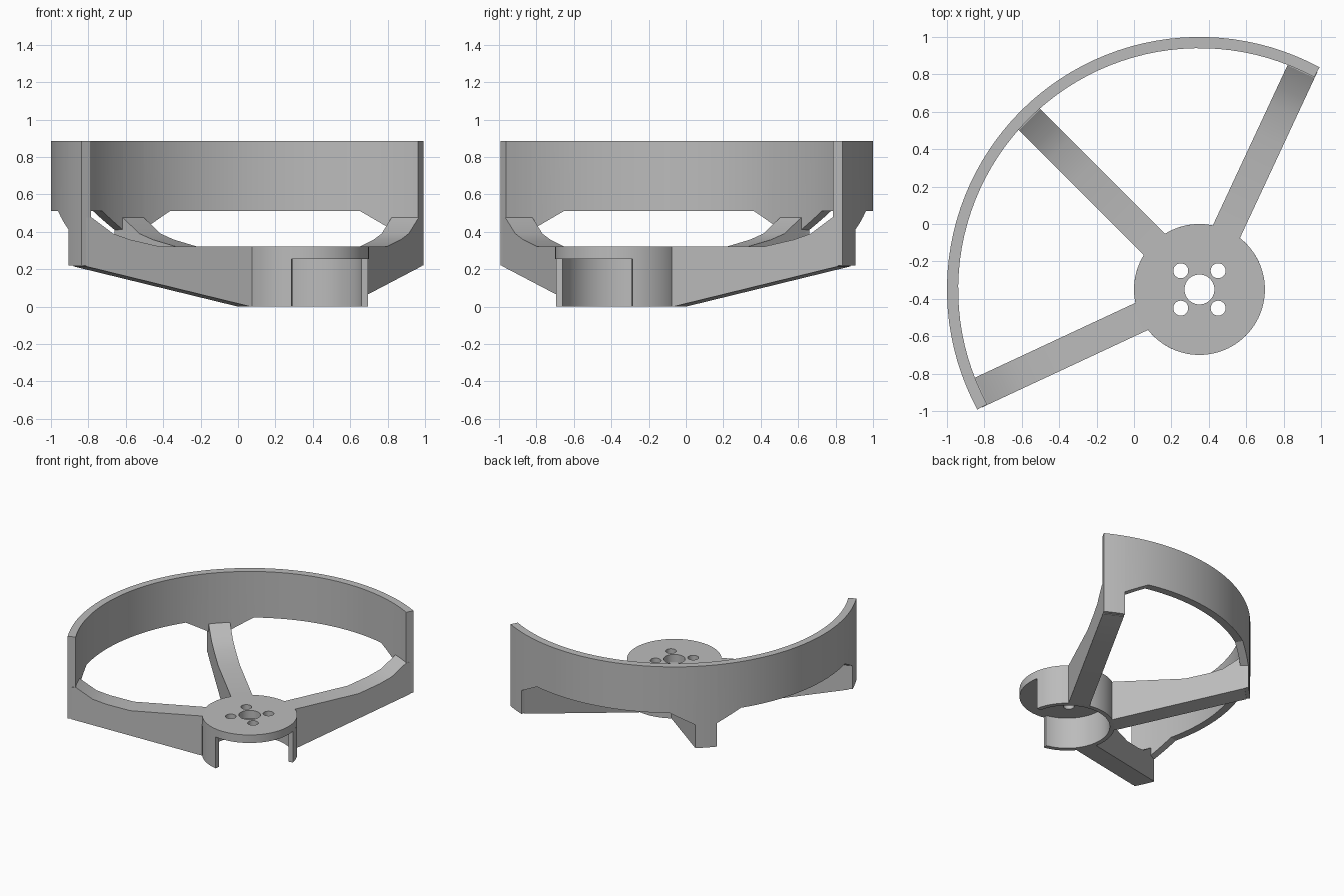
import bpy, bmesh
from math import radians, degrees, cos, sin, asin, ceil
from mathutils import Matrix, Vector

if "Cube" in bpy.data.objects:
    bpy.data.objects.remove(bpy.data.objects["Cube"])

CENTRE = Vector((0.35, -0.35, 0))   # axis shared by hub, arms and guard
HUB_R, SKIRT_IN = 0.35, 0.315
RING_R, RING_IN = 1.35, 1.29
ARM_HALF = 0.08
ARM_ANGLES = (65, 135, 205)
HUB_TOP, DISC_LOW = 0.32, 0.255

grey = bpy.data.materials.new("light grey plastic")
grey.use_nodes = True
colour = (0.5, 0.5, 0.5, 1)
grey.diffuse_color = colour
grey.node_tree.nodes["Principled BSDF"].inputs["Base Color"].default_value = colour


def make(name, bm):
    bmesh.ops.recalc_face_normals(bm, faces=bm.faces)
    mesh = bpy.data.meshes.new(name)
    bm.to_mesh(mesh)
    bm.free()
    mesh.materials.append(grey)
    obj = bpy.data.objects.new(name, mesh)
    bpy.context.collection.objects.link(obj)
    obj.location = CENTRE
    return obj


def smooth(obj):
    bpy.ops.object.select_all(action="DESELECT")
    obj.select_set(True)
    bpy.context.view_layer.objects.active = obj
    bpy.ops.object.shade_smooth_by_angle(angle=radians(25))


def curved_wall(name, stations, r_in, r_out, top, step=3):
    """Arc wall whose lower edge follows (angle, height) stations."""
    columns = [stations[0]]
    for (a, za), (b, zb) in zip(stations, stations[1:]):
        n = max(1, ceil((b - a) / step))
        columns += [(a + (b - a) * i / n, za + (zb - za) * i / n) for i in range(1, n + 1)]
    bm = bmesh.new()
    loops = []
    for a, low in columns:
        c, s = cos(radians(a)), sin(radians(a))
        loops.append([bm.verts.new((r * c, r * s, z)) for r, z in
                      ((r_in, low), (r_out, low), (r_out, top), (r_in, top))])
    for p, q in zip(loops, loops[1:]):
        for i in range(4):
            j = (i + 1) % 4
            bm.faces.new((p[i], p[j], q[j], q[i]))
    bm.faces.new(loops[0])
    bm.faces.new(loops[-1])
    return make(name, bm)


def cylinder(bm, x, y, r, low, high, sides):
    bmesh.ops.create_cone(bm, cap_ends=True, segments=sides, radius1=r, radius2=r,
                          depth=high - low,
                          matrix=Matrix.Translation((x, y, (low + high) / 2)))


# Guard ring: lower edge drops by sloped gussets to a foot at each arm
half = degrees(asin(ARM_HALF / RING_R))
gusset = half + 8
stations = []
for a in ARM_ANGLES:
    stations += [(a - gusset, 0.51), (a - half - 0.01, 0.41), (a - half, 0.22),
                 (a + half, 0.22), (a + half + 0.01, 0.41), (a + gusset, 0.51)]
smooth(curved_wall("guard_ring", stations[2:-2], RING_IN, RING_R, 0.885))

# Arms: one side profile (radius, height), thickened and turned to each angle
profile = [(0.325, 0), (0.35, 0), (1.32, 0.215), (1.32, 0.475), (1.285, 0.475),
           (1.16, 0.39), (1.06, 0.358), (0.88, HUB_TOP), (0.325, HUB_TOP)]
for name, a in zip(("left_arm", "middle_arm", "right_arm"), ARM_ANGLES):
    bm = bmesh.new()
    face = bm.faces.new([bm.verts.new((r, -ARM_HALF, z)) for r, z in profile])
    grown = bmesh.ops.extrude_face_region(bm, geom=[face])
    bmesh.ops.translate(bm, vec=(0, 2 * ARM_HALF, 0),
                        verts=[v for v in grown["geom"] if isinstance(v, bmesh.types.BMVert)])
    bmesh.ops.rotate(bm, verts=bm.verts, matrix=Matrix.Rotation(radians(a), 3, "Z"))
    smooth(make(name, bm))

# Hub skirt: open on the side facing away from the guard
curved_wall_obj = curved_wall("hub_skirt", [(10.7, 0), (259.3, 0)], SKIRT_IN, HUB_R, DISC_LOW)
smooth(curved_wall_obj)

# Hub plate with a shaft hole and four screw holes
bm = bmesh.new()
cylinder(bm, 0, 0, HUB_R, DISC_LOW, HUB_TOP, 96)
plate = make("hub_plate", bm)
bm = bmesh.new()
cylinder(bm, 0, 0, 0.08, 0.2, 0.4, 40)
for x in (-0.1, 0.1):
    for y in (-0.1, 0.1):
        cylinder(bm, x, y, 0.04, 0.2, 0.4, 28)
cutter = make("hole_cutter", bm)
cutter.hide_render = True
cut = plate.modifiers.new("holes", "BOOLEAN")
cut.operation = "DIFFERENCE"
cut.solver = "EXACT"
cut.object = cutter
bpy.context.view_layer.objects.active = plate
bpy.ops.object.modifier_apply(modifier=cut.name)
bpy.data.objects.remove(cutter)
smooth(plate)
